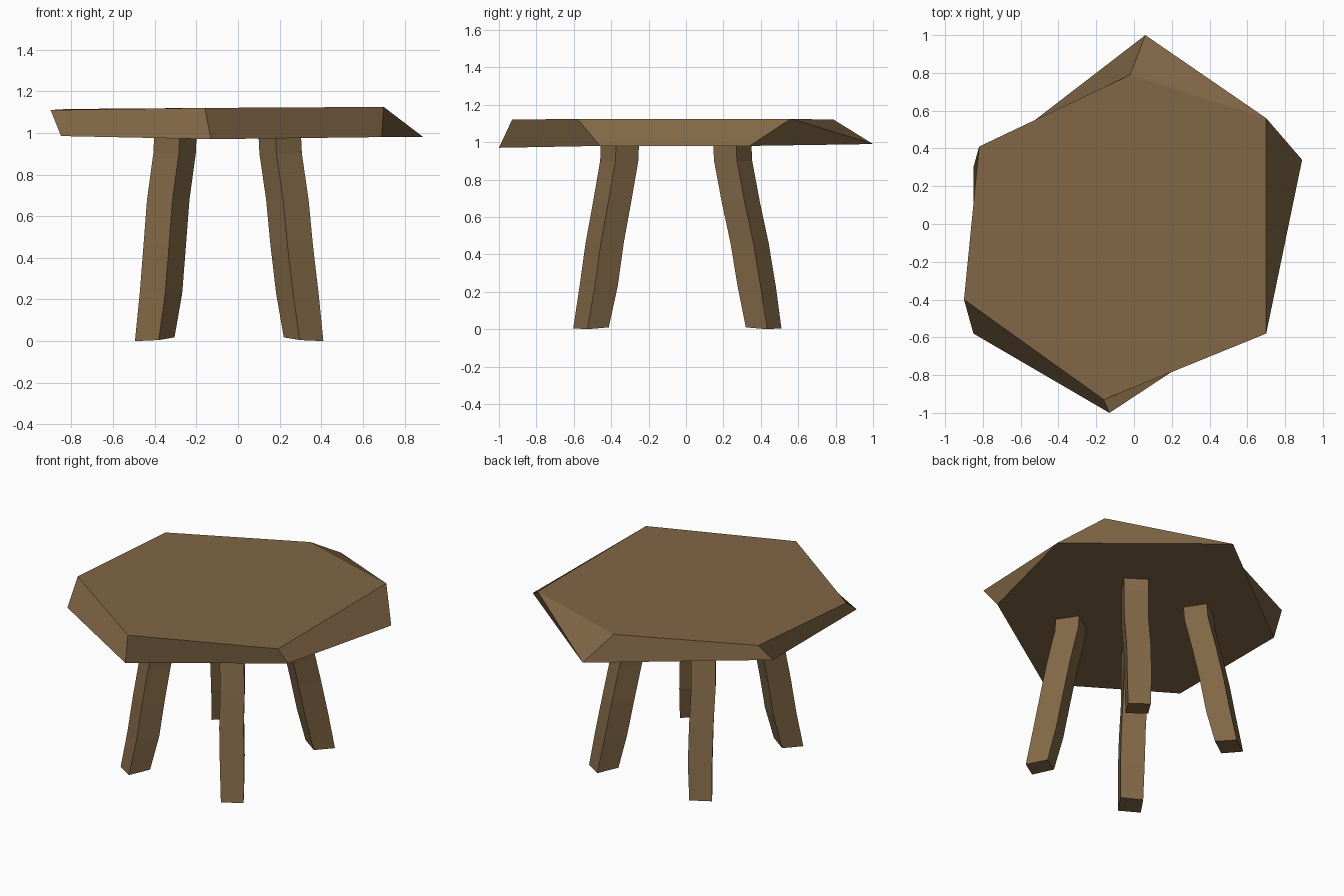
import bpy, bmesh

if "Cube" in bpy.data.objects:
    bpy.data.objects.remove(bpy.data.objects["Cube"])

wood = bpy.data.materials.new("wood")
wood.diffuse_color = (0.22, 0.136, 0.061, 1)
wood.use_nodes = True
wood.node_tree.nodes["Principled BSDF"].inputs["Base Color"].default_value = wood.diffuse_color


def loft(name, rings, split=()):
    """Skin stacked corner rings (bottom to top) and cap both ends."""
    bm = bmesh.new()
    rows = [[bm.verts.new(p) for p in ring] for ring in rings]
    n = len(rows[0])
    for lo, hi in zip(rows, rows[1:]):
        for i in range(n):
            j = (i + 1) % n
            if i in split:  # creased side
                bm.faces.new((lo[i], lo[j], hi[j]))
                bm.faces.new((lo[i], hi[j], hi[i]))
            else:
                bm.faces.new((lo[i], lo[j], hi[j], hi[i]))
    bm.faces.new(rows[0][::-1])
    bm.faces.new(rows[-1])
    bmesh.ops.recalc_face_normals(bm, faces=bm.faces)
    mesh = bpy.data.meshes.new(name)
    bm.to_mesh(mesh)
    bm.free()
    mesh.materials.append(wood)
    obj = bpy.data.objects.new(name, mesh)
    bpy.context.collection.objects.link(obj)


# Tabletop: rough hewn six-sided slab
under = [(0.06, 1.0, 0.99), (0.89, 0.34, 0.98), (0.69, -0.46, 0.98),
         (-0.13, -1.0, 0.97), (-0.85, -0.58, 0.985), (-0.85, 0.30, 0.985)]
upper = [(-0.02, 0.79, 1.12), (0.70, 0.56, 1.125), (0.70, -0.58, 1.125),
         (-0.16, -0.93, 1.12), (-0.90, -0.40, 1.11), (-0.82, 0.41, 1.115)]
loft("tabletop", [under, upper], split=(0,))

# Legs: crooked square posts leaning inward, section mirrored per corner
heights = [0.0, 0.23, 0.46, 0.68, 0.90, 1.0]
path_x = {"left": [-0.40, -0.37, -0.352, -0.335, -0.305, -0.30],
          "right": [0.315, 0.285, 0.258, 0.237, 0.205, 0.20]}
path_y = {"front": [-0.508, -0.467, -0.435, -0.395, -0.357, -0.353],
          "back": [0.415, 0.378, 0.34, 0.293, 0.252, 0.247]}
section = [(-0.02, -0.10), (0.10, -0.02), (0.02, 0.10), (-0.10, 0.02)]
foot_lift = [0.005, 0.0, 0.01, 0.018]

for side, xs in path_x.items():
    for end, ys in path_y.items():
        sx = 1 if side == "right" else -1
        sy = 1 if end == "front" else -1
        rings = []
        for k, z in enumerate(heights):
            s = 0.95 if k == 0 else 1.02
            rings.append([(xs[k] + sx * s * cx, ys[k] + sy * s * cy,
                           z + (lift if k == 0 else 0))
                          for (cx, cy), lift in zip(section, foot_lift)])
        loft(f"{end}_{side}_leg", rings)
